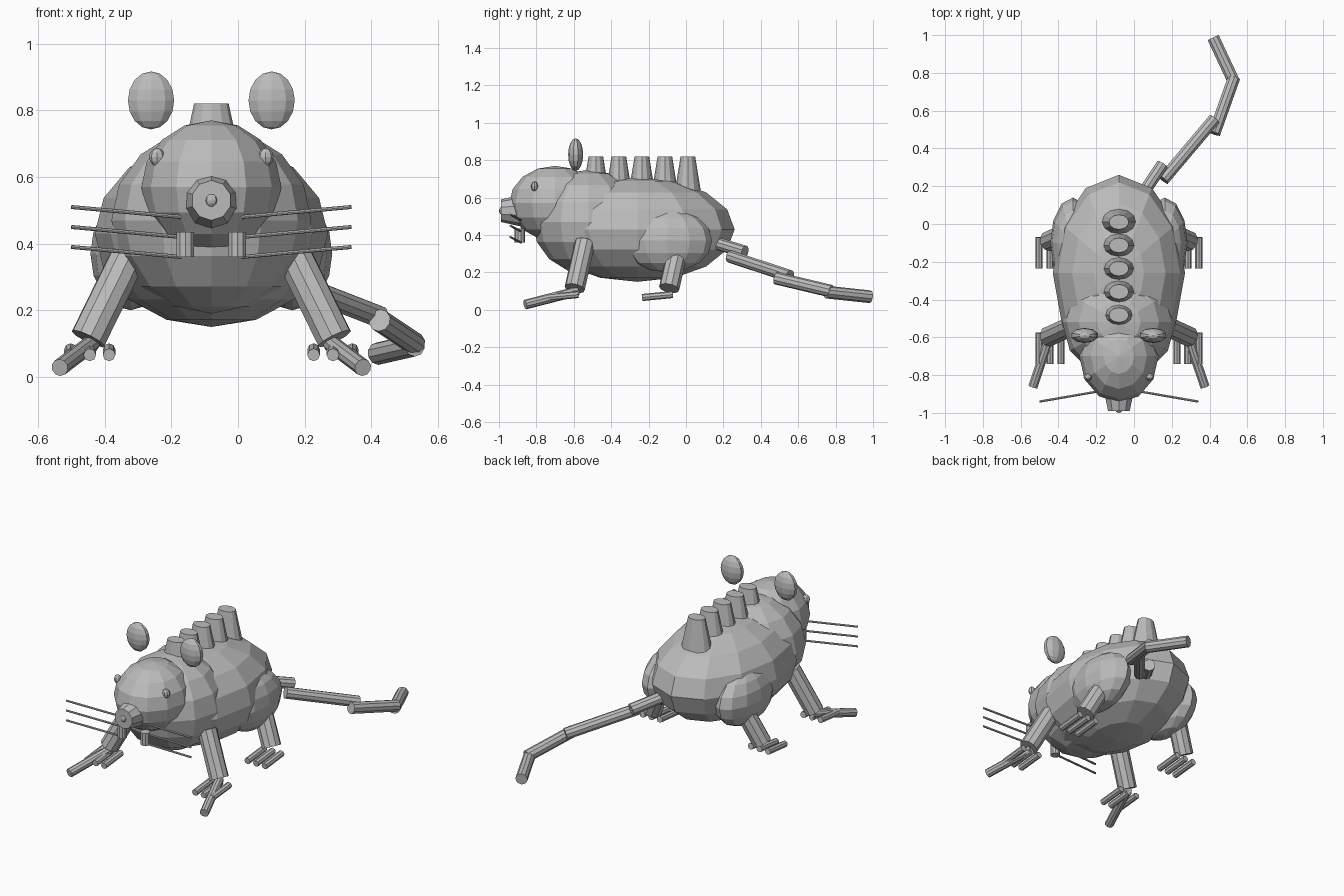
import bpy
import math
from mathutils import Vector

default = bpy.data.objects.get("Cube")
if default:
    bpy.data.objects.remove(default, do_unlink=True)

MID = -0.08  # the body's plane of symmetry

grey = bpy.data.materials.new("plain grey")
grey.use_nodes = True
colour = (0.5, 0.5, 0.5, 1)
grey.diffuse_color = colour
grey.node_tree.nodes["Principled BSDF"].inputs["Base Color"].default_value = colour


def finish(name):
    ob = bpy.context.object
    ob.name = name
    ob.data.materials.append(grey)
    return ob


def ellipsoid(name, centre, radii, segments=12, rings=8):
    bpy.ops.mesh.primitive_uv_sphere_add(segments=segments, ring_count=rings, location=centre)
    ob = finish(name)
    ob.scale = radii
    return ob


def rod(name, start, end, r1, r2=None, sides=10):
    a, b = Vector(start), Vector(end)
    bpy.ops.mesh.primitive_cone_add(vertices=sides, radius1=r1, radius2=r1 if r2 is None else r2,
                                    depth=(b - a).length, location=(a + b) / 2)
    ob = finish(name)
    ob.rotation_euler = (b - a).to_track_quat('Z', 'Y').to_euler()
    return ob


# Body, shoulders and head
ellipsoid("body", (MID, -0.26, 0.43), (0.35, 0.52, 0.28))
ellipsoid("shoulders", (MID, -0.52, 0.47), (0.30, 0.30, 0.28))
ellipsoid("head", (MID, -0.70, 0.57), (0.21, 0.245, 0.20))

# Snout with a small nose tip
rod("snout", (MID, -0.88, 0.53), (MID, -0.99, 0.53), 0.085, 0.06)
ellipsoid("nose_tip", (MID, -0.985, 0.53), (0.02, 0.015, 0.02), 8, 6)

# Row of blunt spines along the back
for i in range(5):
    y = 0.01 - 0.123 * i
    spine = rod(f"spine_{i + 1}", (MID, y, 0.60), (MID, y, 0.82), 0.10, 0.052, 12)
    spine.scale.y = 0.75

# Paired parts, given as distances from the plane of symmetry
for side, s in (("left", 1), ("right", -1)):
    def at(x, y, z):
        return (MID + s * x, y, z)

    ellipsoid(f"{side}_ear", at(0.181, -0.59, 0.83), (0.073, 0.04, 0.087), 10, 8)
    ellipsoid(f"{side}_eye", at(0.163, -0.81, 0.66), (0.024, 0.019, 0.027), 8, 6)
    ellipsoid(f"{side}_haunch", at(0.243, -0.10, 0.37), (0.12, 0.24, 0.17))
    rod(f"{side}_tooth", at(0.078, -0.89, 0.36), at(0.078, -0.89, 0.435), 0.028)

    for i in range(3):
        z = 0.48 - 0.06 * i
        rod(f"{side}_whisker_{i + 1}", at(0.09, -0.883, z), at(0.42, -0.94, z + 0.03), 0.006, sides=8)

    # Legs, each with three small toes
    for end, y in (("front", -0.595), ("rear", -0.09)):
        rod(f"{side}_{end}_leg", at(0.25, y + 0.055, 0.36), at(0.37, y, 0.115), 0.055)
        for i in range(3):
            x = 0.307 + 0.058 * i
            rod(f"{side}_{end}_toe_{i + 1}", at(x, y + 0.02, 0.082), at(x, y - 0.145, 0.066), 0.019, sides=8)

    # Long forward claw on the front foot
    rod(f"{side}_front_claw", at(0.36, -0.58, 0.10), at(0.455, -0.86, 0.028), 0.026)

# Tail in four overlapping pieces
tail = [
    ((0.04, 0.15, 0.36), (0.15, 0.315, 0.31)),
    ((0.155, 0.235, 0.285), (0.425, 0.555, 0.18)),
    ((0.425, 0.48, 0.17), (0.53, 0.775, 0.10)),
    ((0.53, 0.75, 0.095), (0.42, 0.985, 0.07)),
]
for i, (start, end) in enumerate(tail):
    rod(f"tail_{i + 1}", start, end, 0.034)
